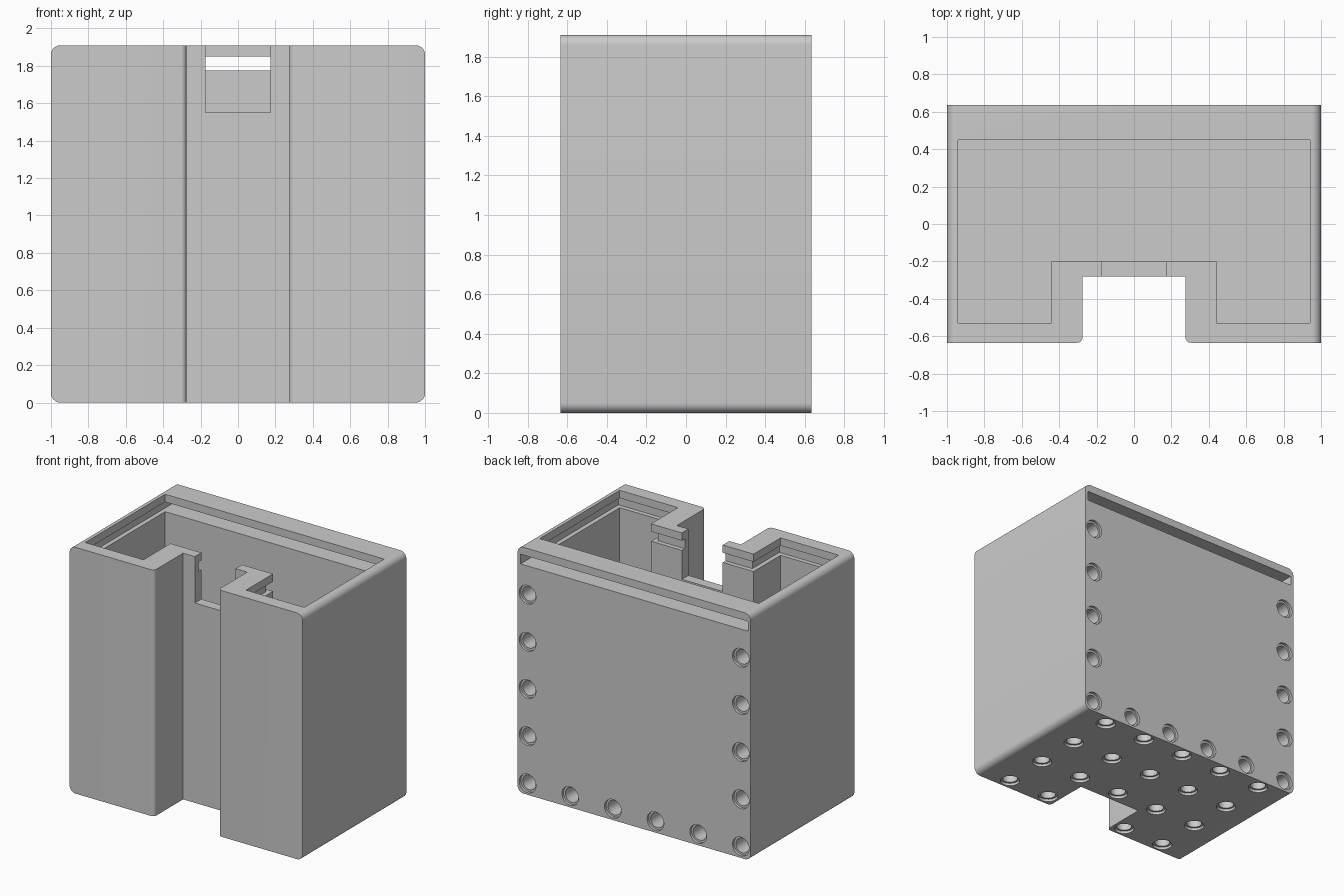
import bpy, bmesh, math
from mathutils import Vector, Matrix

cube = bpy.data.objects.get("Cube")
if cube:
    bpy.data.objects.remove(cube, do_unlink=True)

W, D, H = 1.0, 0.635, 1.91      # half width, half depth, height
PITCH = 0.366                   # spacing of the sockets
WALL = 0.185                    # back wall and floor thickness

grey = bpy.data.materials.new("plain grey")
grey.use_nodes = True
colour = (0.6, 0.6, 0.6, 1)
grey.diffuse_color = colour
grey.node_tree.nodes["Principled BSDF"].inputs["Base Color"].default_value = colour


def make_object(name, bm):
    bmesh.ops.recalc_face_normals(bm, faces=bm.faces[:])
    mesh = bpy.data.meshes.new(name)
    bm.to_mesh(mesh)
    bm.free()
    mesh.materials.append(grey)
    obj = bpy.data.objects.new(name, mesh)
    bpy.context.collection.objects.link(obj)
    return obj


def prism(name, points, offset):
    """Extrude a closed outline along the offset."""
    bm = bmesh.new()
    face = bm.faces.new([bm.verts.new(p) for p in points])
    moved = bmesh.ops.extrude_face_region(bm, geom=[face])["geom"]
    verts = [g for g in moved if isinstance(g, bmesh.types.BMVert)]
    bmesh.ops.translate(bm, verts=verts, vec=offset)
    return make_object(name, bm)


def arc(cx, cy, r, start, end, steps=8):
    angles = [math.radians(start + (end - start) * i / steps) for i in range(steps + 1)]
    return [(cx + r * math.cos(a), cy + r * math.sin(a)) for a in angles]


def u_outline(grow, back, z):
    """Cavity outline that wraps round the front recess, widened by grow."""
    right = [(0.44 - grow, -0.2 - grow), (0.44 - grow, -0.53 - grow),
             (0.94 + grow, -0.53 - grow), (0.94 + grow, back)]
    return [(x, y, z) for x, y in right + [(-x, y) for x, y in reversed(right)]]


# Body block with rounded long edges
R = 0.05
corners = [(W - R, H - R, 0), (R - W, H - R, 90), (R - W, R, 180), (W - R, R, 270)]
section = [p for x, z, a in corners for p in arc(x, z, R, a, a + 90)]
body = prism("holder_body", [(x, -D, z) for x, z in section], (0, 2 * D, 0))

# Front recess with rounded outer corners
N, r = 0.275, 0.03
side = [(N, -0.28)] + arc(N + r, r - D, r, 180, 270) + [(N + r, -D - 0.1)]
recess = side + [(-x, y) for x, y in reversed(side)]
cutters = [prism("recess_cutter", [(x, y, -0.1) for x, y in recess], (0, 0, H + 0.2))]

# Open cavity, lid groove leaving through the back, and front window
cutters.append(prism("cavity_cutter", u_outline(0, 0.45, WALL), (0, 0, H)))
cutters.append(prism("lid_groove_cutter", u_outline(0.035, D + 0.1, 1.775), (0, 0, 0.075)))
window = [(-0.175, -0.4, 1.55), (0.175, -0.4, 1.55), (0.175, -0.1, 1.55), (-0.175, -0.1, 1.55)]
cutters.append(prism("window_cutter", window, (0, 0, 0.5)))

# Stepped sockets: local z points into the wall
def add_socket(bm, position, rotation, sides=24):
    profile = [(0.072, -0.03), (0.072, 0.02), (0.056, 0.02), (0.056, 0.16)]
    rings = []
    for radius, depth in profile:
        ring = []
        for i in range(sides):
            a = math.tau * i / sides
            local = Vector((radius * math.cos(a), radius * math.sin(a), depth))
            ring.append(bm.verts.new(Vector(position) + rotation @ local))
        rings.append(ring)
    for low, high in zip(rings, rings[1:]):
        for i in range(sides):
            j = (i + 1) % sides
            bm.faces.new((low[i], low[j], high[j], high[i]))
    bm.faces.new(rings[0])
    bm.faces.new(rings[-1])


inward = Matrix.Rotation(math.radians(90), 3, "X")
upward = Matrix.Identity(3)
back_bm, floor_bm = bmesh.new(), bmesh.new()
for col in range(6):
    for row in range(5):
        if row == 0 or col in (0, 5):
            add_socket(back_bm, ((col - 2.5) * PITCH, D, 0.088 + row * PITCH), inward)
for col in range(-2, 3):
    for row in range(4):
        if row < 3 or col:
            add_socket(floor_bm, (col * PITCH, (1.5 - row) * PITCH, 0), upward)
cutters.append(make_object("back_socket_cutter", back_bm))
cutters.append(make_object("floor_socket_cutter", floor_bm))

# Cut everything, then keep only the finished body
for cutter in cutters:
    cutter.hide_render = True
    mod = body.modifiers.new(cutter.name, "BOOLEAN")
    mod.operation = "DIFFERENCE"
    mod.solver = "EXACT"
    mod.object = cutter
bpy.context.view_layer.update()
graph = bpy.context.evaluated_depsgraph_get()
finished = bpy.data.meshes.new_from_object(body.evaluated_get(graph))
body.modifiers.clear()
body.data = finished
for cutter in cutters:
    bpy.data.objects.remove(cutter, do_unlink=True)

bpy.ops.object.select_all(action="DESELECT")
body.select_set(True)
bpy.context.view_layer.objects.active = body
bpy.ops.object.shade_smooth_by_angle(angle=math.radians(30))
